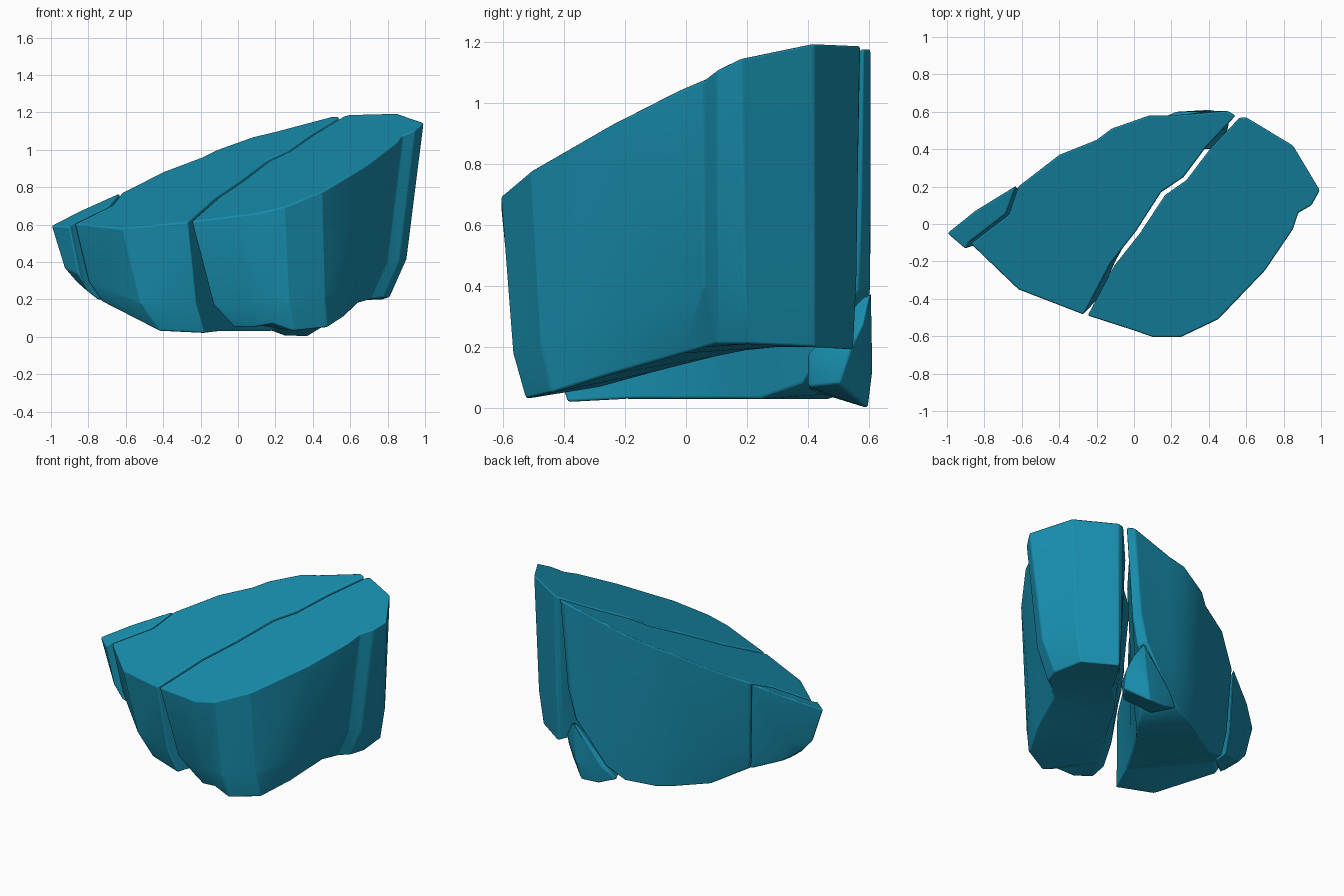
import bpy, bmesh
from mathutils import Vector

stone = bpy.data.materials.new("teal stone")
stone.diffuse_color = (0.009, 0.27, 0.42, 1)


def top_z(x, y):
    # the sloping flat top shared by all pieces
    return 0.848 + 0.236 * x + 0.35 * y


def finish(name, bm, bevel=0.01):
    bmesh.ops.recalc_face_normals(bm, faces=bm.faces)
    me = bpy.data.meshes.new(name)
    bm.to_mesh(me)
    bm.free()
    ob = bpy.data.objects.new(name, me)
    bpy.context.collection.objects.link(ob)
    me.materials.append(stone)
    for o in bpy.context.selected_objects:
        o.select_set(False)
    ob.select_set(True)
    bpy.context.view_layer.objects.active = ob
    bpy.ops.object.shade_smooth_by_angle(angle=0.4)
    mod = ob.modifiers.new("worn edges", 'BEVEL')
    mod.width, mod.segments = bevel, 2
    mod.limit_method, mod.angle_limit = 'ANGLE', 0.5
    mod.harden_normals = True
    return ob


def slab(name, pts, drop=0.74):
    # pts: top x, top y, bottom x, bottom y, bottom z; bulging lower ring between
    bm = bmesh.new()
    rings = [[], [], []]
    for tx, ty, bx, by, bz in pts:
        t, b = Vector((tx, ty, top_z(tx, ty))), Vector((bx, by, bz))
        m = t.lerp(b, 0.5)
        m.z = t.z + (b.z - t.z) * drop
        for ring, p in zip(rings, (t, m, b)):
            ring.append(bm.verts.new(p))
    n = len(pts)
    for up, lo in zip(rings, rings[1:]):
        for i in range(n):
            j = (i + 1) % n
            bm.faces.new((up[i], lo[i], lo[j], up[j]))
    bm.faces.new(rings[0])
    base = bm.faces.new(rings[2][::-1])
    bmesh.ops.triangulate(bm, faces=[base])
    return finish(name, bm)


def hull(name, pts, bevel=0.01):
    bm = bmesh.new()
    for p in pts:
        bm.verts.new(p)
    bmesh.ops.convex_hull(bm, input=bm.verts)
    return finish(name, bm, bevel)


# left main block
slab("left_block", [
    (-.27, -.485, -.18, -.39, .02), (-.125, -.21, -.1, -.2, .03),
    (.01, -.04, 0, -.02, .03), (.145, .17, .1, .14, .03),
    (.265, .25, .18, .24, .03), (.385, .41, .26, .38, .08),
    (.545, .58, .44, .56, .38), (.5, .605, .4, .605, .4),
    (.2, .58, .2, .575, .13), (.08, .58, .08, .54, .05),
    (-.12, .51, -.1, .47, .03), (-.2, .45, -.2, .4, .03),
    (-.4, .37, -.38, .28, .05), (-.62, .2, -.58, .15, .16),
    (-.67, .05, -.6, .04, .17), (-.875, -.105, -.73, -.09, .19),
    (-.62, -.35, -.42, -.31, .03)])

# right main block with its stepped right end
slab("right_block", [
    (-.25, -.49, -.02, -.42, .05), (0, -.57, .08, -.49, .05),
    (.1, -.605, .19, -.515, .07),
    (.25, -.605, .3, -.525, .03), (.45, -.51, .48, -.44, .05),
    (.7, -.25, .57, -.25, .11), (.85, -.03, .64, -.01, .18),
    (.88, .06, .71, .06, .2), (.95, .1, .78, .1, .21),
    (.995, .18, .81, .2, .21), (.85, .42, .78, .42, .2),
    (.6, .57, .58, .55, .19), (.565, .57, .55, .52, .2),
    (.405, .4, .42, .3, .2), (.28, .235, .32, .2, .19),
    (.165, .155, .25, .1, .17), (.03, -.05, .15, -.1, .12),
    (-.105, -.22, .05, -.28, .07)], 0.78)

# left sliver
slab("left_sliver", [
    (-.9, -.135, -.8, -.1, .24), (-.885, -.1, -.75, -.07, .2),
    (-.685, .055, -.61, .05, .17), (-.63, .205, -.6, .17, .17),
    (-.85, .07, -.77, .07, .23), (-1, -.05, -.86, -.02, .29)])

# loose chip low on the back
hull("back_chip", [
    (.43, .605, .39), (.49, .58, .28), (.51, .54, .2), (.44, .4, .18),
    (.42, .4, .07), (.5, .5, .08), (.37, .595, 0), (.25, .59, .005),
    (.13, .56, .05), (.2, .4, .06), (.22, .6, .13), (.4, .61, .12)])
